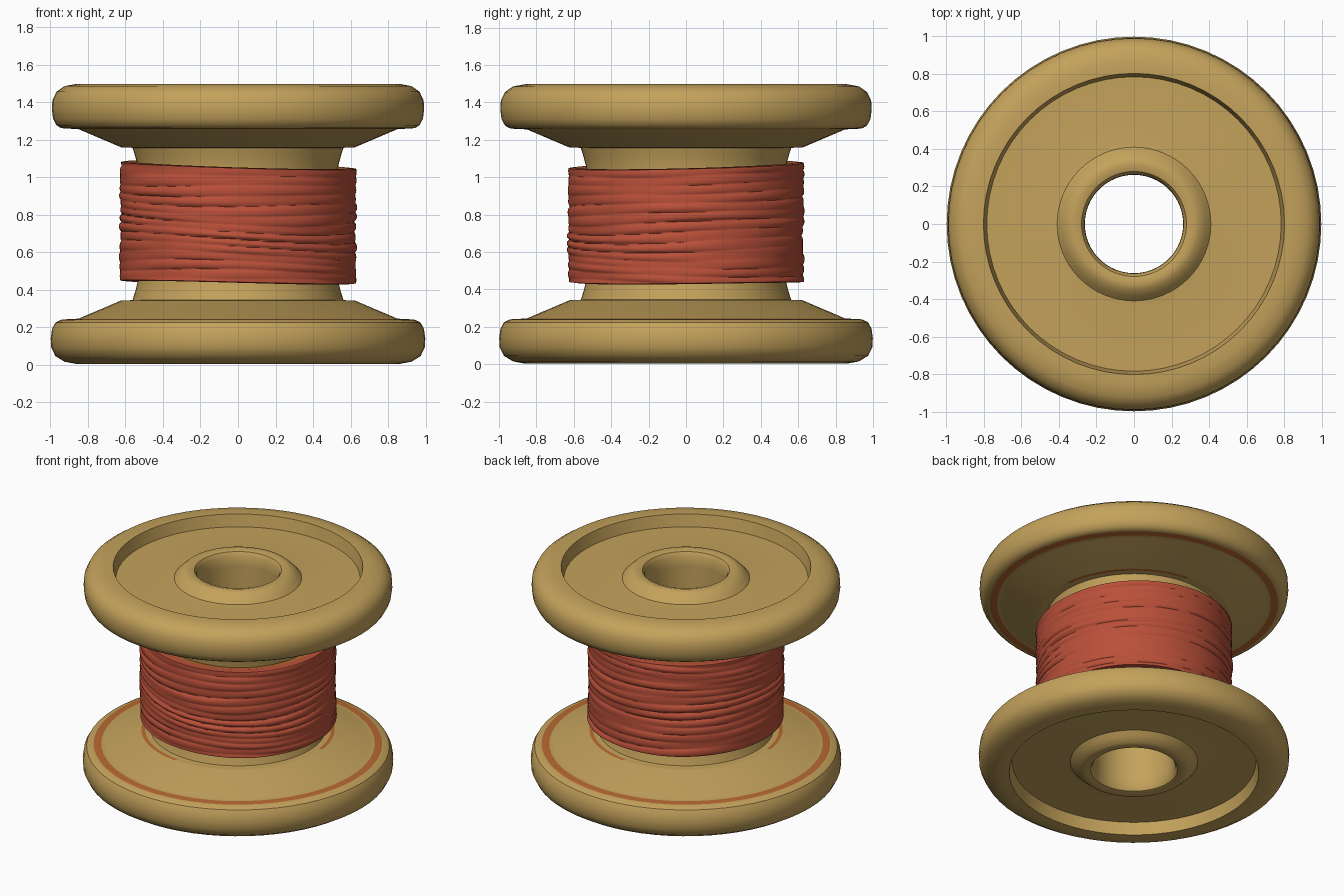
import bpy, bmesh, math, random

if "Cube" in bpy.data.objects:
    bpy.data.objects.remove(bpy.data.objects["Cube"])

random.seed(4)
TAU = 2 * math.pi
MID = 0.75  # spool is mirrored about this height


def material(name, rgb):
    m = bpy.data.materials.new(name)
    m.diffuse_color = (*rgb, 1)
    m.use_nodes = True
    m.node_tree.nodes["Principled BSDF"].inputs["Base Color"].default_value = m.diffuse_color
    return m


wood = material("tan wood", (0.55, 0.36, 0.105))
red = material("red thread", (0.49, 0.08, 0.041))
orange = material("orange stripe", (0.48, 0.14, 0.03))


def sheet(name, rows, mats, closed=False, angle=35):
    """Loft rings of points (each a list of (x, y, z)) into one object."""
    bm = bmesh.new()
    vs = [[bm.verts.new(p) for p in row] for row in rows]
    n = len(rows[0])
    for i in range(len(rows) if closed else len(rows) - 1):
        a, b = vs[i], vs[(i + 1) % len(vs)]
        for j in range(n):
            k = (j + 1) % n
            bm.faces.new((a[j], a[k], b[k], b[j]))
    bmesh.ops.recalc_face_normals(bm, faces=bm.faces)
    me = bpy.data.meshes.new(name)
    bm.to_mesh(me)
    bm.free()
    for m in mats:
        me.materials.append(m)
    ob = bpy.data.objects.new(name, me)
    bpy.context.collection.objects.link(ob)
    bpy.ops.object.select_all(action='DESELECT')
    ob.select_set(True)
    bpy.context.view_layer.objects.active = ob
    bpy.ops.object.shade_smooth_by_angle(angle=math.radians(angle))
    return ob


def ring(r, z, n=64):
    return [(r * math.cos(TAU * j / n), r * math.sin(TAU * j / n), z) for j in range(n)]


# Wooden spool: top half profile from the bore, over the raised collar, the
# recessed disc and the rounded rim, to the core
half = [(0.262, 1.38), (0.264, 1.45), (0.28, 1.474), (0.315, 1.484), (0.35, 1.476),
        (0.385, 1.445), (0.41, 1.418), (0.45, 1.414), (0.785, 1.414), (0.803, 1.497),
        (0.86, 1.497), (0.925, 1.485), (0.968, 1.455), (0.99, 1.41), (0.993, 1.36),
        (0.986, 1.31), (0.968, 1.276), (0.945, 1.262), (0.928, 1.259), (0.88, 1.257),
        (0.85, 1.255), (0.622, 1.158), (0.598, 1.158), (0.58, 1.158), (0.562, 1.155),
        (0.548, 1.11), (0.535, 1.06), (0.525, 0.95)]
lower = [(r * 1.006 if r > 0.95 else r, 2 * MID - z) for r, z in reversed(half)]
spool = sheet("wooden_spool", [ring(r, z) for r, z in half + lower], [wood, orange], closed=True)

# Orange bands on the inner faces of both flanges, and partly round the core foot
for f in spool.data.polygons:
    c = f.center
    r = math.hypot(c.x, c.y)
    h = abs(c.z - MID)
    if 0.5 < h < 0.512 and 0.89 < r < 0.915:
        f.material_index = 1
    elif h < 0.41 and 0.598 < r < 0.622 and abs(c.x + c.y) > 0.65:
        f.material_index = 1

# Wound thread: wavy sleeve made of uneven, slightly tilted wraps
N, ROWS, WRAPS = 128, 112, 13
depth = [random.uniform(0.006, 0.022) for _ in range(WRAPS + 5)]
push = [random.uniform(-0.006, 0.006) for _ in range(WRAPS + 5)]
ph = [random.uniform(0, TAU) for _ in range(WRAPS + 5)]


def top_edge(a):
    # highest at the left, dipping at the front right
    return 1.062 - 0.013 * math.cos(a) - 0.016 * math.cos(a + 1.2)


def bottom_edge(a):
    return 0.44 - 0.008 * math.cos(a) + 0.004 * math.sin(2 * a)


def thread_point(i, j):
    a = TAU * j / N
    t = i / (ROWS - 1)
    z = bottom_edge(a) + t * (top_edge(a) - bottom_edge(a))
    s = t * WRAPS + 0.35 * math.sin(a + 5 * t) + 0.2 * math.sin(2 * a + 9 * t) + 1
    k, g = int(s), round(s)
    bump = math.sqrt(max(0.0, math.sin(math.pi * (s - k))))
    # groove depth comes from the nearest groove, crest height from the wrap
    d = depth[g] * (0.65 + 0.35 * math.sin(2 * a + ph[g]))
    crest = push[k] * math.sin(a + ph[k]) + 0.003 * math.sin(5 * a + ph[k])
    r = 0.631 - d * (1 - bump) + crest * bump
    return (r * math.cos(a), r * math.sin(a), z)


def cap(edge, r, dz):
    return [(r * math.cos(TAU * j / N), r * math.sin(TAU * j / N),
             edge(TAU * j / N) + dz) for j in range(N)]


rows = [[thread_point(i, j) for j in range(N)] for i in range(ROWS)]
rows = ([cap(bottom_edge, 0.525, 0.012), cap(bottom_edge, 0.59, -0.004)] + rows
        + [cap(top_edge, 0.59, 0.004), cap(top_edge, 0.525, -0.012)])
thread = sheet("wound_thread", rows, [red, orange], angle=55)

# Orange end surface of the winding, next to the core
for f in thread.data.polygons:
    if f.center.z > 1 and math.hypot(f.center.x, f.center.y) < 0.58:
        f.material_index = 1
